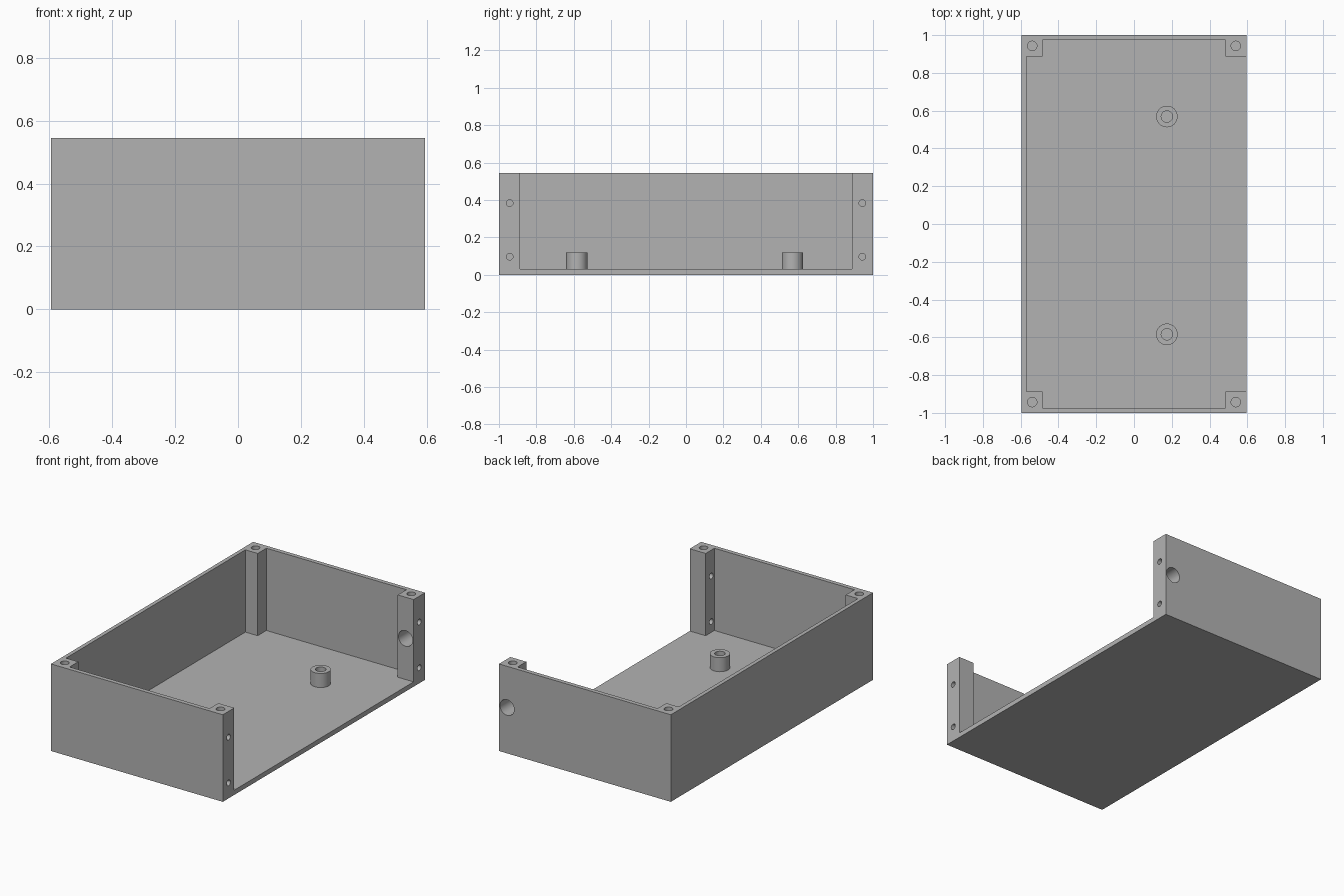
import bpy
import bmesh
from math import cos, pi, sin, tau

if "Cube" in bpy.data.objects:
    bpy.data.objects.remove(bpy.data.objects["Cube"], do_unlink=True)

HALF_X, HALF_Y, HEIGHT, FLOOR = 0.595, 1.0, 0.545, 0.03
POST_X, POST_Y = 0.485, 0.887       # inner faces of the corner posts
HOLE_X, HOLE_Y = 0.539, 0.943       # post centres

grey = bpy.data.materials.new("plain_grey")
grey.use_nodes = True
colour = (0.45, 0.45, 0.45, 1)
grey.diffuse_color = colour
grey.node_tree.nodes["Principled BSDF"].inputs["Base Color"].default_value = colour


def finish(name, bm):
    bmesh.ops.recalc_face_normals(bm, faces=bm.faces[:])
    mesh = bpy.data.meshes.new(name)
    bm.to_mesh(mesh)
    bm.free()
    mesh.materials.append(grey)
    obj = bpy.data.objects.new(name, mesh)
    bpy.context.collection.objects.link(obj)
    return obj


def activate(obj):
    bpy.ops.object.select_all(action="DESELECT")
    obj.select_set(True)
    bpy.context.view_layer.objects.active = obj


def prism(name, outline, bottom, top):
    bm = bmesh.new()
    face = bm.faces.new([bm.verts.new((x, y, bottom)) for x, y in outline])
    grown = bmesh.ops.extrude_face_region(bm, geom=[face], use_keep_orig=True)
    verts = [v for v in grown["geom"] if isinstance(v, bmesh.types.BMVert)]
    bmesh.ops.translate(bm, verts=verts, vec=(0, 0, top - bottom))
    return finish(name, bm)


def drill(name, centre, radius, length, axis="z"):
    bm = bmesh.new()
    bmesh.ops.create_cone(bm, cap_ends=True, segments=32, radius1=radius,
                          radius2=radius, depth=length)
    obj = finish(name, bm)
    obj.location = centre
    obj.rotation_euler = {"x": (0, pi / 2, 0), "y": (pi / 2, 0, 0), "z": (0, 0, 0)}[axis]
    return obj


def cut(target, cutter):
    cutter.hide_render = True
    bpy.context.view_layer.update()
    mod = target.modifiers.new("cut", "BOOLEAN")
    mod.operation = "DIFFERENCE"
    mod.solver = "EXACT"
    mod.object = cutter
    activate(target)
    bpy.ops.object.modifier_apply(modifier=mod.name)
    bpy.data.objects.remove(cutter, do_unlink=True)


def smooth(obj):
    activate(obj)
    bpy.ops.object.shade_smooth_by_angle(angle=pi / 6)


# Outer block
corners = [(-HALF_X, -HALF_Y), (HALF_X, -HALF_Y), (HALF_X, HALF_Y), (-HALF_X, HALF_Y)]
tray = prism("tray_body", corners, 0, HEIGHT)

# Cavity that leaves thin walls, four posts and one open side
half = [(0.8, -POST_Y), (POST_X, -POST_Y), (POST_X, -0.973),
        (-POST_X, -0.973), (-POST_X, -POST_Y), (-0.57, -POST_Y)]
cavity = half + [(x, -y) for x, y in reversed(half)]
cut(tray, prism("cavity_cutter", cavity, FLOOR, HEIGHT + 0.2))

# Screw holes in the post tops and through the open-side posts
for sy in (-1, 1):
    for sx in (-1, 1):
        cut(tray, drill("top_hole", (sx * HOLE_X, sy * HOLE_Y, HEIGHT), 0.025, 0.24))
    for z in (0.097, 0.383):
        cut(tray, drill("side_hole", (HOLE_X, sy * HOLE_Y, z), 0.018, 0.2, "x"))

# Cable hole through the back post
cut(tray, drill("cable_hole", (HOLE_X, HOLE_Y, 0.287), 0.049, 0.3, "y"))
smooth(tray)


# Hollow standoffs on the floor
def standoff(name, y):
    bm = bmesh.new()
    count = 32
    profile = [(0.057, FLOOR), (0.057, 0.118), (0.03, 0.118), (0.03, FLOOR)]
    rings = [[bm.verts.new((r * cos(tau * i / count), r * sin(tau * i / count), z))
              for i in range(count)] for r, z in profile]
    for a, b in zip(rings, rings[1:]):
        for i in range(count):
            j = (i + 1) % count
            bm.faces.new((a[i], a[j], b[j], b[i]))
    obj = finish(name, bm)
    obj.location = (0.174, y, 0)
    smooth(obj)


standoff("front_standoff", -0.584)
standoff("back_standoff", 0.569)
